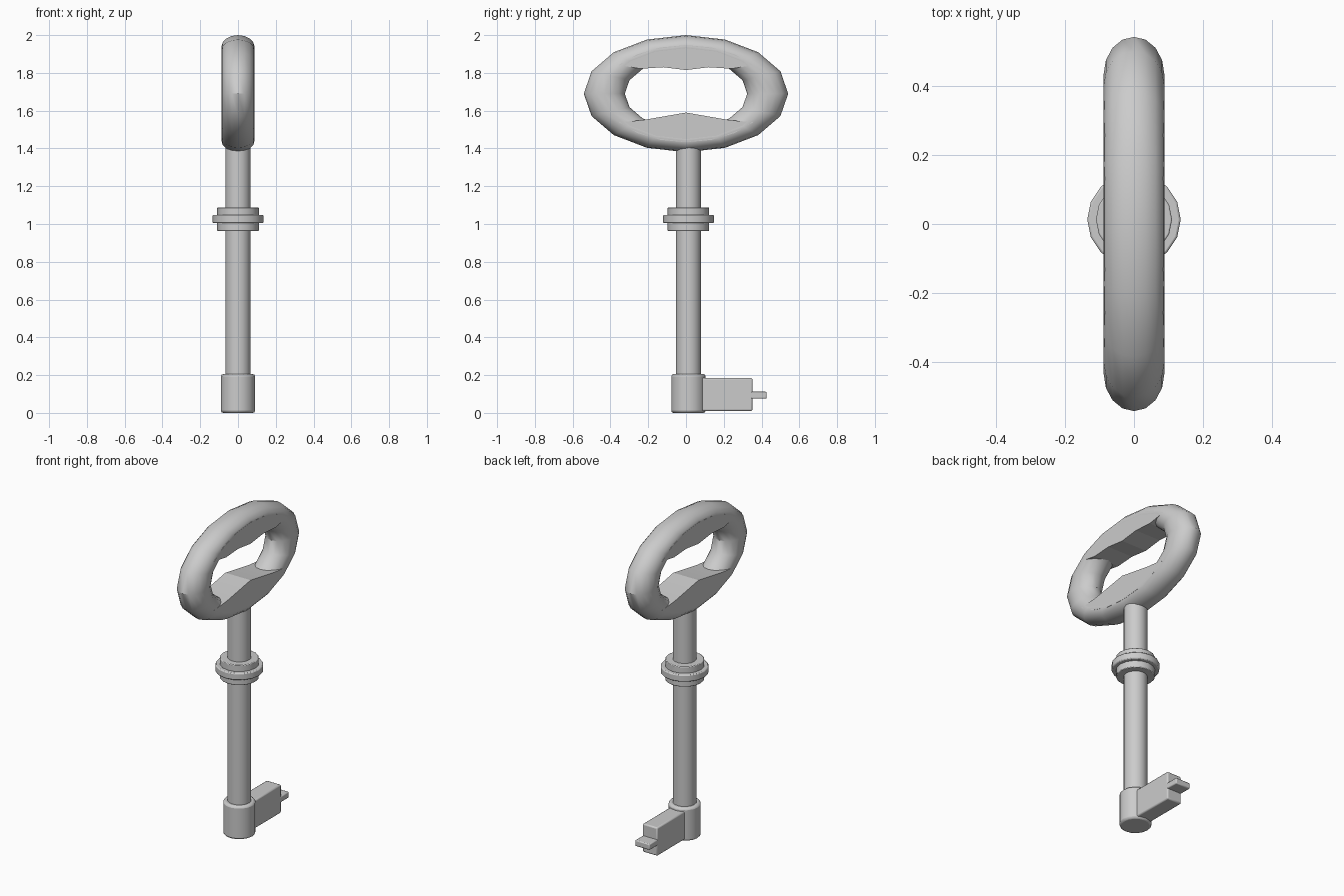
import bpy, bmesh
from math import sin, cos, pi, radians

if "Cube" in bpy.data.objects:
    bpy.data.objects.remove(bpy.data.objects["Cube"])

CY = 0.013  # shaft axis sits slightly off the ring centre
CZ = 1.69   # ring centre height


def finish(ob, name, bevel=0.0, angle=35):
    ob.name = name
    if bevel:
        m = ob.modifiers.new("bevel", 'BEVEL')
        m.width, m.segments, m.limit_method = bevel, 2, 'ANGLE'
        m.angle_limit = radians(50)
    bpy.ops.object.select_all(action='DESELECT')
    ob.select_set(True)
    bpy.context.view_layer.objects.active = ob
    bpy.ops.object.shade_smooth_by_angle(angle=radians(angle))
    return ob


def cylinder(name, r, z0, z1, bevel=0.0, sides=16):
    bpy.ops.mesh.primitive_cylinder_add(vertices=sides, radius=r, depth=z1 - z0,
                                        location=(0, CY, (z0 + z1) / 2))
    return finish(bpy.context.object, name, bevel)


def box(name, hx, y0, y1, z0, z1, bevel):
    bpy.ops.mesh.primitive_cube_add(size=1, location=(0, (y0 + y1) / 2, (z0 + z1) / 2))
    ob = bpy.context.object
    ob.scale = (2 * hx, y1 - y0, z1 - z0)
    bpy.ops.object.transform_apply(location=False, rotation=False, scale=True)
    return finish(ob, name, bevel)


def plate(name, profile, hx):
    # extrude a (y, z) outline through x
    bm = bmesh.new()
    face = bm.faces.new([bm.verts.new((-hx, y, z)) for y, z in profile])
    ext = bmesh.ops.extrude_face_region(bm, geom=[face])
    verts = [v for v in ext["geom"] if isinstance(v, bmesh.types.BMVert)]
    bmesh.ops.translate(bm, verts=verts, vec=(2 * hx, 0, 0))
    bmesh.ops.recalc_face_normals(bm, faces=bm.faces)
    me = bpy.data.meshes.new(name)
    bm.to_mesh(me)
    bm.free()
    ob = bpy.data.objects.new(name, me)
    bpy.context.collection.objects.link(ob)
    return finish(ob, name, angle=5)


def arc(sign):
    # outer edge of a plate, following the middle of the ring tube
    angles = [radians(a) for a in (54, 36, 18, 0, -18, -36, -54)]
    return [(0.44 * sin(a), CZ + sign * 0.257 * cos(a)) for a in angles]


# oval bow
bpy.ops.mesh.primitive_torus_add(major_segments=16, minor_segments=16, major_radius=0.4325,
                                 minor_radius=0.1085, location=(0, 0, CZ),
                                 rotation=(0, pi / 2, 0))
bow = bpy.context.object
bow.scale = (0.573, 1, 0.81)
bpy.ops.object.transform_apply(location=False, rotation=True, scale=True)
finish(bow, "oval_bow")

# filler plates inside the bow
plate("lower_bow_plate", arc(-1) + [(-0.23, 1.55), (0, 1.59), (0.23, 1.55)], 0.086)
plate("upper_bow_plate", arc(1) + [(-0.24, 1.822), (-0.12, 1.83), (0, 1.815),
                                   (0.12, 1.83), (0.24, 1.822)], 0.086)

# shaft and barrel
cylinder("shaft", 0.067, 0.1, 1.42)
cylinder("barrel", 0.091, 0.0, 0.205, 0.012)

# stepped collar
cylinder("collar_lower", 0.11, 0.963, 1.01, 0.004)
cylinder("collar_middle", 0.135, 1.005, 1.048, 0.006)
cylinder("collar_upper", 0.11, 1.045, 1.088, 0.004)

# bit and tooth
box("bit", 0.05, 0.03, 0.352, 0.01, 0.185, 0.008)
box("bit_tooth", 0.05, 0.33, 0.427, 0.075, 0.112, 0.006)
